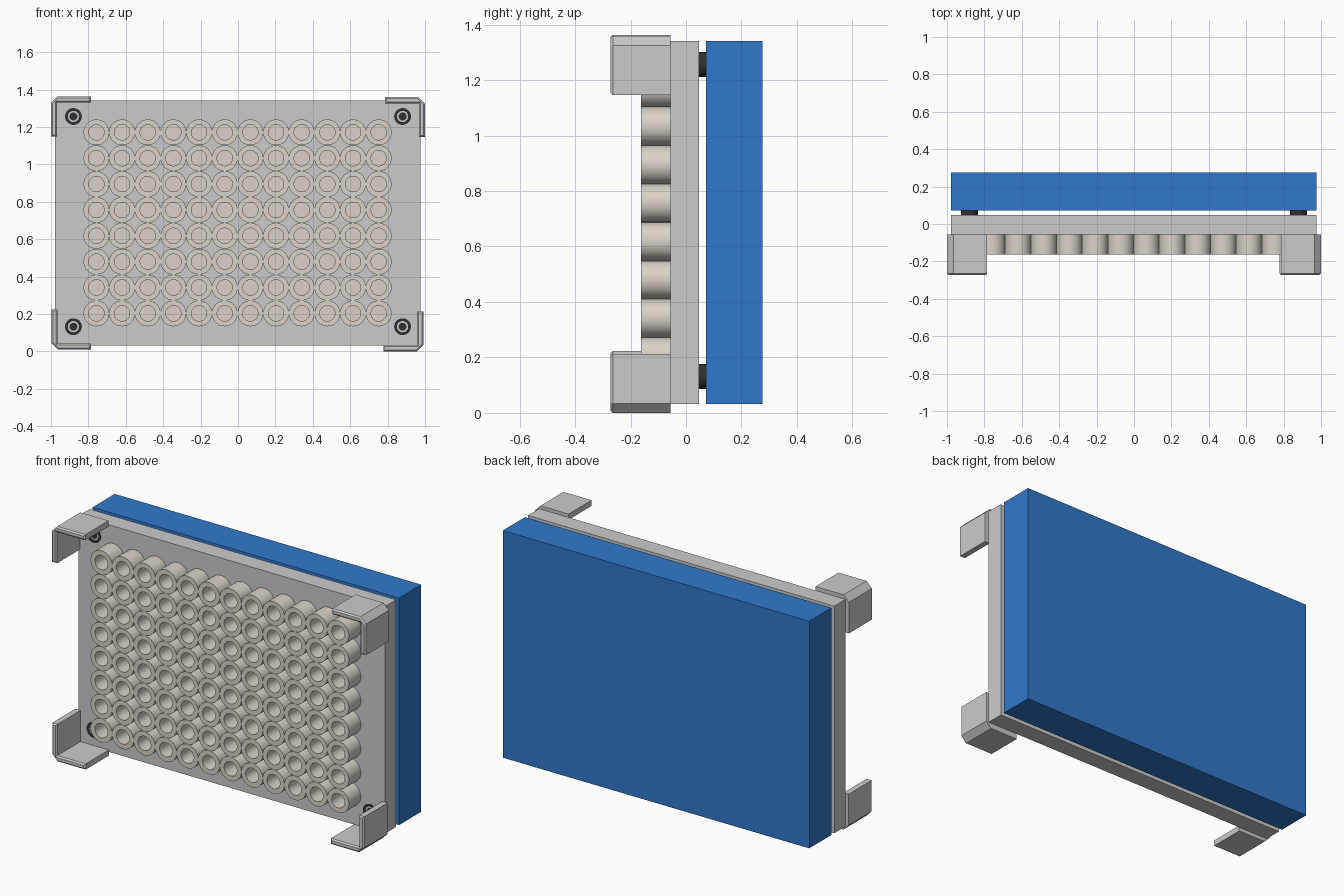
import bpy, bmesh, math

if "Cube" in bpy.data.objects:
    bpy.data.objects.remove(bpy.data.objects["Cube"])


def material(name, rgb):
    m = bpy.data.materials.new(name)
    m.diffuse_color = (*rgb, 1)
    m.use_nodes = True
    m.node_tree.nodes["Principled BSDF"].inputs["Base Color"].default_value = m.diffuse_color
    return m


BLUE = material("blue", (0.03, 0.19, 0.6))
BEIGE = material("warm_grey", (0.70, 0.65, 0.58))
DARK = material("dark", (0.03, 0.03, 0.035))


def finish(name, bm, mat=None, smooth=False):
    bmesh.ops.recalc_face_normals(bm, faces=bm.faces[:])
    me = bpy.data.meshes.new(name)
    bm.to_mesh(me)
    bm.free()
    if smooth:
        for p in me.polygons:
            p.use_smooth = True
        me.set_sharp_from_angle(angle=math.radians(35))
    if mat:
        me.materials.append(mat)
    ob = bpy.data.objects.new(name, me)
    bpy.context.collection.objects.link(ob)
    return ob


def box(name, x0, x1, y0, y1, z0, z1, mat=None):
    bm = bmesh.new()
    bmesh.ops.create_cube(bm, size=1)
    for v in bm.verts:
        v.co = ((x0 + x1) / 2 + v.co.x * (x1 - x0),
                (y0 + y1) / 2 + v.co.y * (y1 - y0),
                (z0 + z1) / 2 + v.co.z * (z1 - z0))
    return finish(name, bm, mat)


def lathe(name, profile, loc, mat, n=40, closed=False):
    """Revolve an (r, y) profile about the y axis."""
    bm = bmesh.new()
    vs = [bm.verts.new((r, y, 0)) for r, y in profile]
    pairs = list(zip(vs, vs[1:] + vs[:1])) if closed else list(zip(vs, vs[1:]))
    edges = [bm.edges.new(p) for p in pairs]
    bmesh.ops.spin(bm, geom=vs + edges, cent=(0, 0, 0), axis=(0, 1, 0),
                   angle=2 * math.pi, steps=n)
    bmesh.ops.remove_doubles(bm, verts=bm.verts[:], dist=1e-5)
    ob = finish(name, bm, mat, True)
    ob.location = loc
    return ob


# Front plate and blue rear block
box("front_plate", -0.978, 0.975, -0.055, 0.047, 0.032, 1.34)
box("rear_block", -0.978, 0.975, 0.073, 0.275, 0.032, 1.34, BLUE)

# Grid of 12 x 8 open cups
cups = lathe("cup_grid",
             [(0, -0.053), (0.069, -0.053), (0.069, -0.163),
              (0.041, -0.163), (0.041, -0.06), (0, -0.06)],
             (-0.757, 0, 0.203), BEIGE)
for name, count, step in (("columns", 12, (0.1372, 0, 0)),
                          ("rows", 8, (0, 0, 0.1383))):
    a = cups.modifiers.new(name, "ARRAY")
    a.count = count
    a.use_relative_offset = False
    a.use_constant_offset = True
    a.constant_offset_displace = step

# Spacers behind the plate, with ring and screw visible at the front
for x in (-0.88, 0.88):
    for z in (0.132, 1.256):
        lathe("spacer", [(0, 0.04), (0.045, 0.04), (0.045, 0.08), (0, 0.08)],
              (x, 0, z), DARK)
        lathe("screw_ring", [(0.03, -0.057), (0.045, -0.057),
                             (0.045, -0.05), (0.03, -0.05)],
              (x, 0, z), DARK, closed=True)
        lathe("screw_core", [(0, -0.057), (0.021, -0.057), (0.021, -0.05), (0, -0.05)],
              (x, 0, z), DARK)


# L-shaped corner guards: outer corner (x, z), inward directions sx, sz
def guard(name, x, z, sx, sz):
    t, c, w = 0.033, 0.034, 0.213
    outline = [(c, 0), (w, 0), (w, t), (t, t), (t, w), (0, w), (0, c)]
    bm = bmesh.new()
    f = bm.faces.new([bm.verts.new((x + sx * u, -0.055, z + sz * v))
                      for u, v in outline])
    ext = bmesh.ops.extrude_face_region(bm, geom=[f])
    front = [v for v in ext["geom"] if isinstance(v, bmesh.types.BMVert)]
    bmesh.ops.translate(bm, verts=front, vec=(0, -0.217, 0))
    bmesh.ops.recalc_face_normals(bm, faces=bm.faces[:])
    # soften the front rim and the free ends
    rim = [e for e in bm.edges if all(v.co.y < -0.2 for v in e.verts)]
    bmesh.ops.bevel(bm, geom=rim, offset=0.008, segments=1, affect="EDGES")
    finish(name, bm)


guard("guard_top_left", -1.0, 1.363, 1, -1)
guard("guard_top_right", 1.0, 1.359, -1, -1)
guard("guard_bottom_left", -0.998, 0.01, 1, 1)
guard("guard_bottom_right", 0.991, 0.0, -1, 1)
